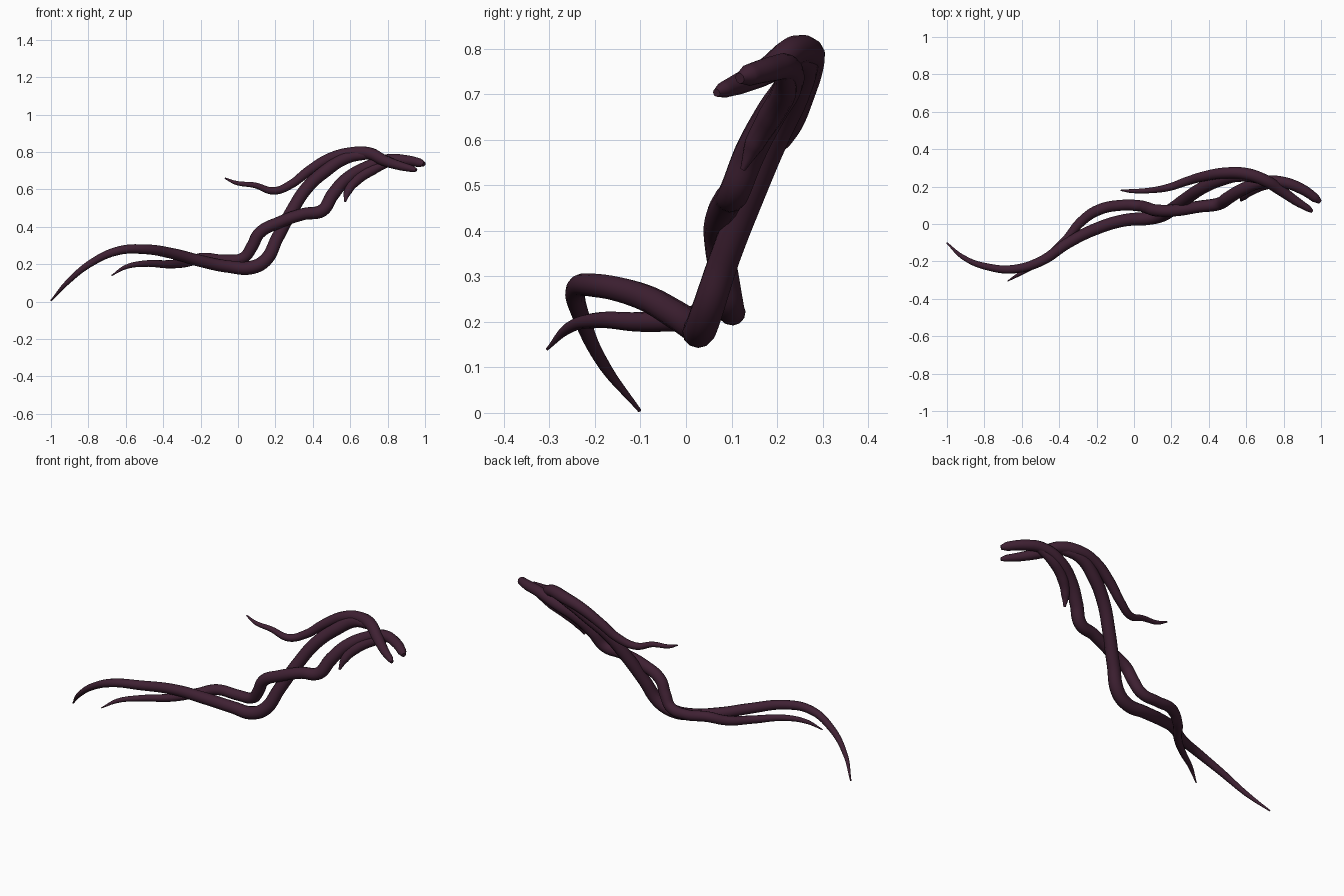
import bpy

bark = bpy.data.materials.new("dark plum bark")
bark.diffuse_color = (0.050, 0.015, 0.033, 1)


def vine(name, pts):
    """Smooth tapered tube through (x, y, z, radius) points."""
    cu = bpy.data.curves.new(name, 'CURVE')
    cu.dimensions = '3D'
    cu.bevel_depth = 1.0
    cu.bevel_resolution = 4
    cu.resolution_u = 8
    cu.use_fill_caps = True
    sp = cu.splines.new('BEZIER')
    sp.bezier_points.add(len(pts) - 1)
    for bp, (x, y, z, r) in zip(sp.bezier_points, pts):
        bp.co = (x, y, z)
        bp.radius = r
        bp.handle_left_type = bp.handle_right_type = 'AUTO'
    ob = bpy.data.objects.new(name, cu)
    bpy.context.collection.objects.link(ob)
    bpy.ops.object.select_all(action='DESELECT')
    ob.select_set(True)
    bpy.context.view_layer.objects.active = ob
    bpy.ops.object.convert(target='MESH')
    ob = bpy.context.object
    ob.data.materials.clear()
    ob.data.materials.append(bark)
    bpy.ops.object.shade_smooth()


# long vine from the low left tip, rising to merge into the arch
vine("main_vine", [
    (-1.0, -0.102, 0.005, 0.004), (-0.91, -0.18, 0.105, 0.013),
    (-0.78, -0.23, 0.21, 0.019), (-0.64, -0.241, 0.272, 0.023),
    (-0.50, -0.20, 0.28, 0.026), (-0.35, -0.10, 0.257, 0.029),
    (-0.20, -0.025, 0.217, 0.032), (-0.05, 0.02, 0.187, 0.033),
    (0.07, 0.03, 0.182, 0.036), (0.145, 0.045, 0.22, 0.036),
    (0.21, 0.085, 0.34, 0.034), (0.285, 0.14, 0.48, 0.034),
    (0.37, 0.195, 0.61, 0.034), (0.47, 0.238, 0.70, 0.034),
    (0.58, 0.258, 0.768, 0.032), (0.69, 0.235, 0.785, 0.024)])

# second vine, twisting around the first to the right end
vine("twisting_vine", [
    (-0.675, -0.305, 0.14, 0.003), (-0.60, -0.26, 0.185, 0.012),
    (-0.50, -0.20, 0.203, 0.017), (-0.37, -0.09, 0.20, 0.022),
    (-0.28, 0.015, 0.21, 0.026), (-0.19, 0.075, 0.232, 0.029),
    (-0.07, 0.10, 0.222, 0.029), (0.03, 0.097, 0.235, 0.030),
    (0.075, 0.085, 0.295, 0.032), (0.115, 0.073, 0.367, 0.032),
    (0.22, 0.073, 0.423, 0.032), (0.35, 0.093, 0.468, 0.032),
    (0.45, 0.107, 0.487, 0.034), (0.505, 0.14, 0.57, 0.035),
    (0.58, 0.185, 0.655, 0.034), (0.69, 0.225, 0.72, 0.032),
    (0.80, 0.222, 0.758, 0.030), (0.90, 0.185, 0.755, 0.028),
    (0.97, 0.138, 0.742, 0.024), (0.995, 0.118, 0.735, 0.012)])

# upper arching vine
vine("arching_vine", [
    (-0.07, 0.18, 0.66, 0.004), (-0.01, 0.176, 0.635, 0.011),
    (0.09, 0.18, 0.622, 0.015), (0.19, 0.197, 0.592, 0.020),
    (0.28, 0.228, 0.625, 0.023), (0.38, 0.256, 0.70, 0.027),
    (0.49, 0.273, 0.765, 0.030), (0.60, 0.268, 0.793, 0.033),
    (0.70, 0.233, 0.793, 0.033), (0.78, 0.183, 0.755, 0.030),
    (0.87, 0.12, 0.725, 0.024), (0.93, 0.083, 0.71, 0.018),
    (0.953, 0.067, 0.703, 0.009)])

# short hanging offshoot of the twisting vine
vine("short_offshoot", [
    (0.572, 0.125, 0.535, 0.006), (0.588, 0.15, 0.59, 0.022),
    (0.635, 0.185, 0.65, 0.028), (0.72, 0.215, 0.705, 0.028),
    (0.82, 0.217, 0.75, 0.020)])
